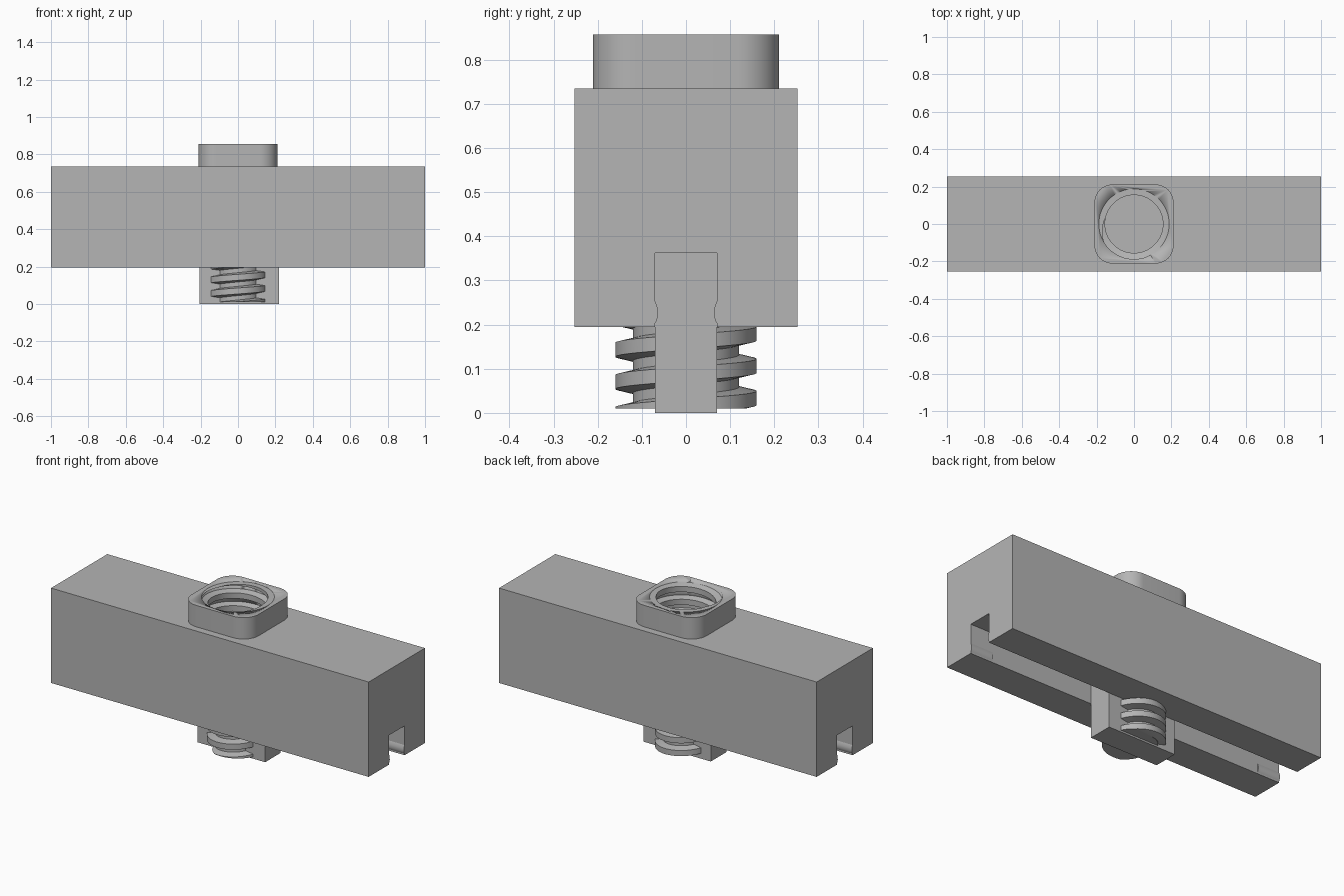
import bpy, bmesh, math
from mathutils import Vector

if "Cube" in bpy.data.objects:
    bpy.data.objects.remove(bpy.data.objects["Cube"])

grey = bpy.data.materials.new("grey plastic")
grey.diffuse_color = (0.46, 0.46, 0.46, 1)
grey.use_nodes = True
grey.node_tree.nodes["Principled BSDF"].inputs["Base Color"].default_value = grey.diffuse_color

PITCH = 0.073


def finish(name, bm, smooth=True):
    """Turn a bmesh into a named, coloured object."""
    bmesh.ops.recalc_face_normals(bm, faces=bm.faces)
    mesh = bpy.data.meshes.new(name)
    bm.to_mesh(mesh)
    bm.free()
    mesh.materials.append(grey)
    ob = bpy.data.objects.new(name, mesh)
    bpy.context.collection.objects.link(ob)
    if smooth:
        bpy.ops.object.select_all(action='DESELECT')
        ob.select_set(True)
        bpy.context.view_layer.objects.active = ob
        bpy.ops.object.shade_smooth_by_angle(angle=math.radians(30))
    return ob


def prism(name, points, offset, smooth=True):
    """Extrude a closed outline of 3D points."""
    bm = bmesh.new()
    face = bm.faces.new([bm.verts.new(p) for p in points])
    ext = bmesh.ops.extrude_face_region(bm, geom=[face])
    verts = [g for g in ext["geom"] if isinstance(g, bmesh.types.BMVert)]
    bmesh.ops.translate(bm, verts=verts, vec=offset)
    return finish(name, bm, smooth)


def circle(r, z, n=64):
    return [(r * math.cos(2 * math.pi * i / n), r * math.sin(2 * math.pi * i / n), z)
            for i in range(n)]


def thread(name, r_root, r_crest, z_min, z_max, z_ref, n=64):
    """Sweep a trapezoid along a right-handed helix and trim its ends flat."""
    bm = bmesh.new()
    profile = [(r_root, -0.026), (r_crest, -0.016), (r_crest, 0.016), (r_root, 0.026)]
    first = math.floor((z_min - z_ref) / PITCH - 1) * n
    last = math.ceil((z_max - z_ref) / PITCH + 1) * n
    rings = []
    for i in range(first, last + 1):
        a = 2 * math.pi * i / n - math.pi / 2
        z = z_ref + PITCH * i / n
        rings.append([bm.verts.new((r * math.cos(a), r * math.sin(a), z + dz))
                      for r, dz in profile])
    for a, b in zip(rings, rings[1:]):
        for k in range(4):
            m = (k + 1) % 4
            bm.faces.new((a[k], a[m], b[m], b[k]))
    for z, up in ((z_min, -1), (z_max, 1)):
        cut = bmesh.ops.bisect_plane(bm, geom=bm.verts[:] + bm.edges[:] + bm.faces[:],
                                     plane_co=(0, 0, z), plane_no=(0, 0, up),
                                     clear_outer=True)
        edges = [g for g in cut["geom_cut"] if isinstance(g, bmesh.types.BMEdge)]
        bmesh.ops.holes_fill(bm, edges=edges, sides=0)
    return finish(name, bm)


# Bar with a groove along its underside
W, S, Z0, ZS, Z1 = 0.253, 0.07, 0.195, 0.362, 0.735
outline = [(-W, Z0), (-S, Z0), (-S, ZS), (S, ZS), (S, Z0), (W, Z0), (W, Z1), (-W, Z1)]
bar = prism("grooved_bar", [(-1, y, z) for y, z in outline], Vector((2, 0, 0)), False)

# Snap ridges inside both ends of the groove
for end in (-1, 1):
    for side in (-1, 1):
        ridge = [(0.072, 0.2), (0.067, 0.208), (0.063, 0.22), (0.064, 0.236),
                 (0.068, 0.248), (0.072, 0.258)]
        prism("snap_ridge", [(end, side * y, z) for y, z in ridge],
              Vector((-0.14 * end, 0, 0)))

# Rounded square collar
H, R = 0.211, 0.095
corners = []
for k, (sx, sy) in enumerate(((1, 1), (-1, 1), (-1, -1), (1, -1))):
    for i in range(13):
        a = math.pi / 2 * (k + i / 12)
        corners.append((sx * (H - R) + R * math.cos(a), sy * (H - R) + R * math.sin(a), Z1))
collar = prism("collar", corners, Vector((0, 0, 0.122)))

# Round socket cut through the collar into the bar
cutter = prism("socket_cutter", circle(0.188, 0.42), Vector((0, 0, 0.6)))
cutter.hide_render = True
cutter.hide_viewport = True
cutter.display_type = 'WIRE'
for ob in (bar, collar):
    mod = ob.modifiers.new("socket", 'BOOLEAN')
    mod.operation = 'DIFFERENCE'
    mod.solver = 'EXACT'
    mod.object = cutter

# Internal thread of the socket
thread("socket_thread", 0.19, 0.155, 0.42, 0.855, 0.6)

# Flat tongue that fills the middle of the groove
prism("tongue", [(-0.205, -S, 0), (0.22, -S, 0), (0.22, S, 0), (-0.205, S, 0)],
      Vector((0, 0, ZS)), False)

# Screw core and its thread
prism("screw_core", circle(0.12, 0.01), Vector((0, 0, 0.19)))
thread("screw_thread", 0.115, 0.16, 0.01, 0.2, 0.143)
